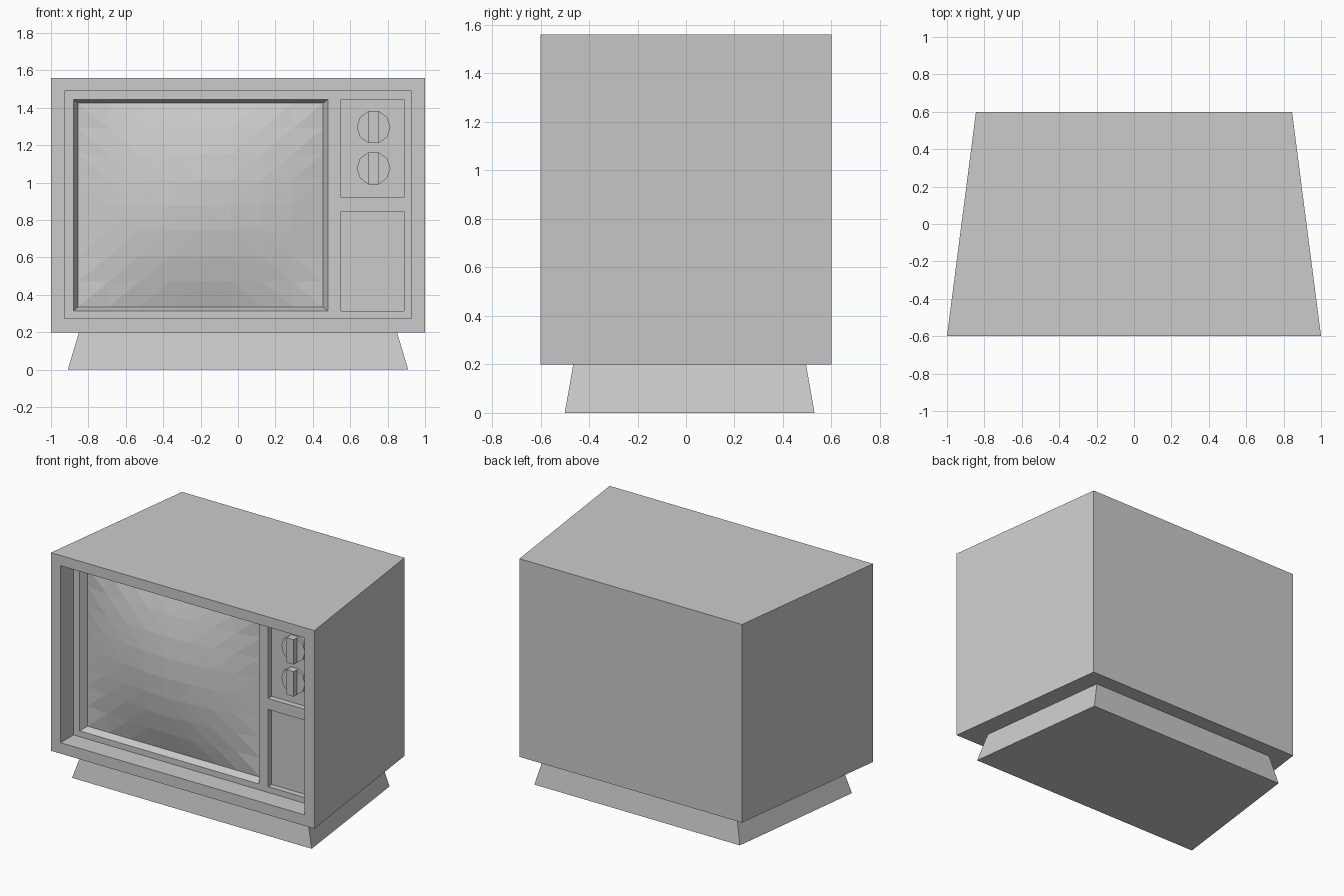
import bpy, bmesh
from math import cos, sin, pi

if "Cube" in bpy.data.objects:
    bpy.data.objects.remove(bpy.data.objects["Cube"])


def make(name, bm):
    bmesh.ops.recalc_face_normals(bm, faces=bm.faces)
    me = bpy.data.meshes.new(name)
    bm.to_mesh(me)
    bm.free()
    ob = bpy.data.objects.new(name, me)
    bpy.context.scene.collection.objects.link(ob)
    return ob


def loft(name, ring_a, ring_b):
    """Closed solid between two matching rings of points."""
    bm = bmesh.new()
    a = [bm.verts.new(p) for p in ring_a]
    b = [bm.verts.new(p) for p in ring_b]
    bm.faces.new(a)
    bm.faces.new(b)
    for i in range(len(a)):
        j = (i + 1) % len(a)
        bm.faces.new((a[i], a[j], b[j], b[i]))
    return make(name, bm)


def upright(y, x0, x1, z0, z1):
    return [(x0, y, z0), (x1, y, z0), (x1, y, z1), (x0, y, z1)]


def flat(z, y0, w0, y1, w1):
    return [(-w0, y0, z), (w0, y0, z), (w1, y1, z), (-w1, y1, z)]


def cut(target, cutter):
    cutter.hide_render = True
    mod = target.modifiers.new("cut", 'BOOLEAN')
    mod.operation, mod.solver, mod.object = 'DIFFERENCE', 'EXACT', cutter
    bpy.context.view_layer.update()
    deps = bpy.context.evaluated_depsgraph_get()
    me = bpy.data.meshes.new_from_object(target.evaluated_get(deps))
    target.modifiers.clear()
    target.data = me
    bpy.data.objects.remove(cutter)


# Tapered plinth and cabinet
loft("base", flat(0, -0.5, 0.91, 0.53, 0.78), flat(0.2, -0.465, 0.85, 0.495, 0.73))
cabinet = loft("cabinet", flat(0.2, -0.6, 1, 0.6, 0.845), flat(1.56, -0.6, 1, 0.6, 0.845))

# Front recess, then the two control wells
PANEL, WELL, GLASS = -0.46, -0.42, -0.41
for y0, y1, box in ((-0.7, PANEL, (-0.927, 0.927, 0.275, 1.49)),
                    (-0.5, WELL, (0.55, 0.888, 0.92, 1.445)),
                    (-0.5, WELL, (0.55, 0.888, 0.315, 0.845))):
    cut(cabinet, loft("cutter", upright(y0, *box), upright(y1, *box)))

# Sloped screen opening
CX, CZ, HW, HH = -0.2, 0.88, 0.655, 0.545
cut(cabinet, loft("cutter",
                  upright(-0.51, CX - HW - 0.05, CX + HW + 0.05, CZ - HH - 0.04, CZ + HH + 0.04),
                  upright(GLASS, CX - HW, CX + HW, CZ - HH, CZ + HH)))
bm = bmesh.new()
bm.from_mesh(cabinet.data)
hidden = [f for f in bm.faces if all(abs(v.co.y - GLASS) < 1e-4 for v in f.verts)]
bmesh.ops.delete(bm, geom=hidden, context='FACES')
bm.to_mesh(cabinet.data)
bm.free()

# Bulging faceted screen, diagonals radiating from the middle
N = 8
bm = bmesh.new()
grid = []
for j in range(N + 1):
    v = 2 * j / N - 1
    row = []
    for i in range(N + 1):
        u = 2 * i / N - 1
        bulge = 0.1 * (1 - u * u) * (1 - v * v)
        row.append(bm.verts.new((CX + u * HW, GLASS - bulge, CZ + v * HH)))
    grid.append(row)
for j in range(N):
    for i in range(N):
        a, b = grid[j][i], grid[j][i + 1]
        c, d = grid[j + 1][i + 1], grid[j + 1][i]
        if (i < N // 2) == (j < N // 2):
            bm.faces.new((a, b, c))
            bm.faces.new((a, c, d))
        else:
            bm.faces.new((a, b, d))
            bm.faces.new((b, c, d))
screen = make("screen", bm)
if sum(p.normal.y for p in screen.data.polygons) > 0:
    screen.data.flip_normals()

# Ten-sided knobs with grip bars
R = 0.09
KX = 0.725
for label, z in (("upper", 1.297), ("lower", 1.077)):
    def ring(y):
        return [(KX + R * cos(k * pi / 5), y, z + R * sin(k * pi / 5)) for k in range(10)]
    loft(label + "_knob", ring(WELL), ring(WELL - 0.017))
    w, h = R * sin(pi / 10), R * cos(pi / 10)
    grip = (KX - w, KX + w, z - h, z + h)
    loft(label + "_knob_grip", upright(WELL - 0.015, *grip), upright(WELL - 0.052, *grip))
